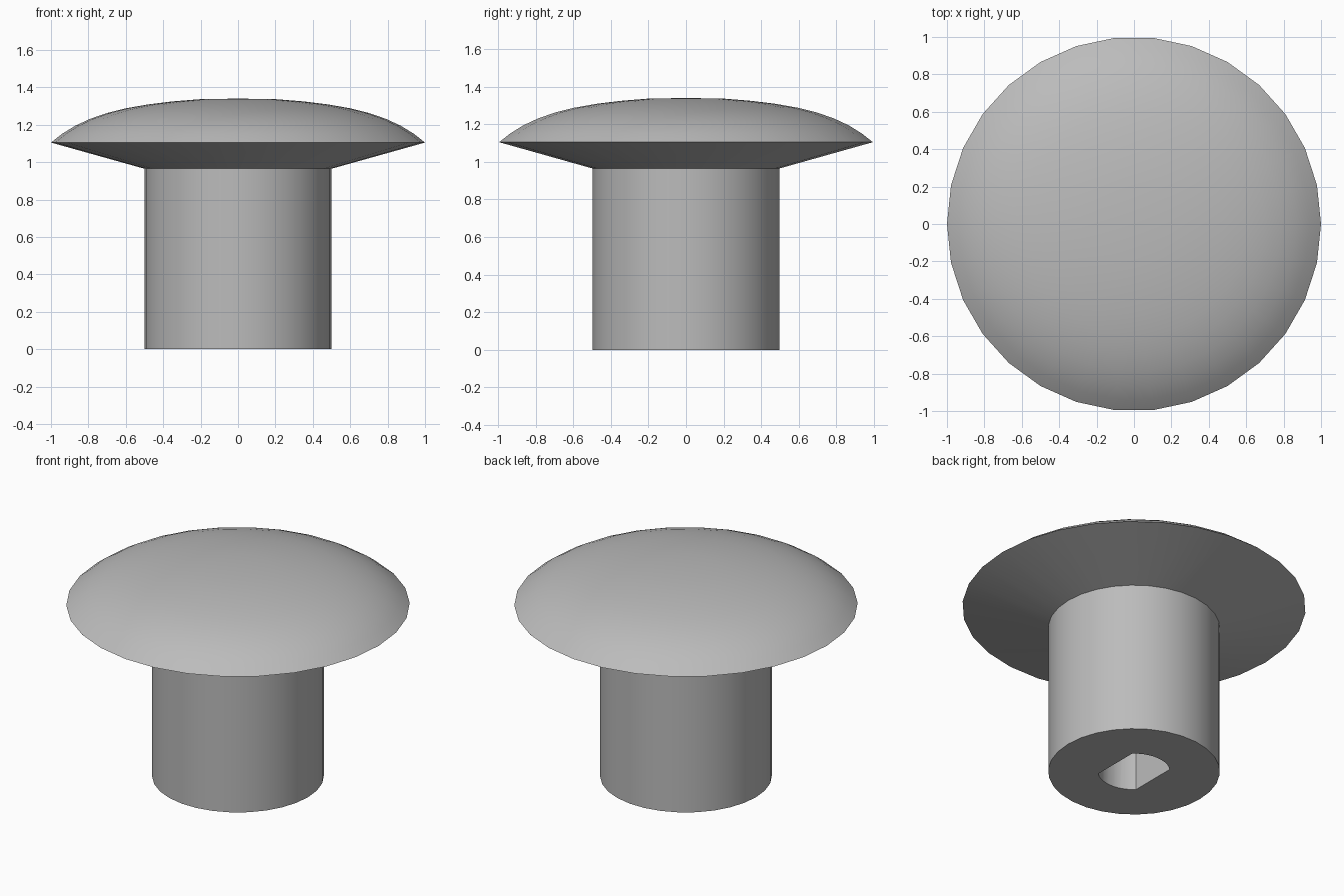
import bpy, bmesh, math

if "Cube" in bpy.data.objects:
    bpy.data.objects.remove(bpy.data.objects["Cube"])

SIDES = 30

grey = bpy.data.materials.new("plain_grey")
grey.diffuse_color = (0.5, 0.5, 0.5, 1)
grey.use_nodes = True
grey.node_tree.nodes["Principled BSDF"].inputs["Base Color"].default_value = grey.diffuse_color


def finish(name, bm):
    bmesh.ops.recalc_face_normals(bm, faces=bm.faces)
    mesh = bpy.data.meshes.new(name)
    bm.to_mesh(mesh)
    bm.free()
    obj = bpy.data.objects.new(name, mesh)
    bpy.context.collection.objects.link(obj)
    mesh.materials.append(grey)
    return obj


def lathe(name, profile):
    """Revolve (radius, height) points that start and end on the axis."""
    bm = bmesh.new()
    verts = [bm.verts.new((r, 0, z)) for r, z in profile]
    edges = [bm.edges.new(pair) for pair in zip(verts, verts[1:])]
    bmesh.ops.spin(bm, geom=verts + edges, cent=(0, 0, 0), axis=(0, 0, 1),
                   angle=math.tau, steps=SIDES)
    bmesh.ops.remove_doubles(bm, verts=bm.verts, dist=1e-4)
    return finish(name, bm)


# Knob: round stem, conical underside and shallow domed cap
knob = lathe("knob", [
    (0, 0), (0.5, 0), (0.5, 0.965), (1.0, 1.105),
    (0.94, 1.152), (0.87, 1.195), (0.79, 1.232), (0.70, 1.263),
    (0.60, 1.288), (0.48, 1.309), (0.35, 1.325), (0.20, 1.337), (0, 1.34)])

# Socket cutter: round hole with two flats, facing left and right
RADIUS, FLAT, DEPTH = 0.21, 0.143, 0.7
start = math.acos(FLAT / RADIUS)
arc = [start + (math.pi - 2 * start) * i / 10 for i in range(11)]
bm = bmesh.new()
outline = [bm.verts.new((RADIUS * math.cos(a), RADIUS * math.sin(a), -0.1))
           for a in arc + [a + math.pi for a in arc]]
base = bm.faces.new(outline)
top = bmesh.ops.extrude_face_region(bm, geom=[base])
bmesh.ops.translate(bm, vec=(0, 0, DEPTH + 0.1),
                    verts=[g for g in top["geom"] if isinstance(g, bmesh.types.BMVert)])
cutter = finish("socket_cutter", bm)

cut = knob.modifiers.new("socket", 'BOOLEAN')
cut.operation = 'DIFFERENCE'
cut.solver = 'EXACT'
cut.object = cutter
bpy.context.view_layer.objects.active = knob
knob.select_set(True)
bpy.ops.object.modifier_apply(modifier=cut.name)
bpy.data.objects.remove(cutter)

# Smooth curved surfaces, keep rims crisp
bpy.ops.object.shade_smooth_by_angle(angle=math.radians(30))
